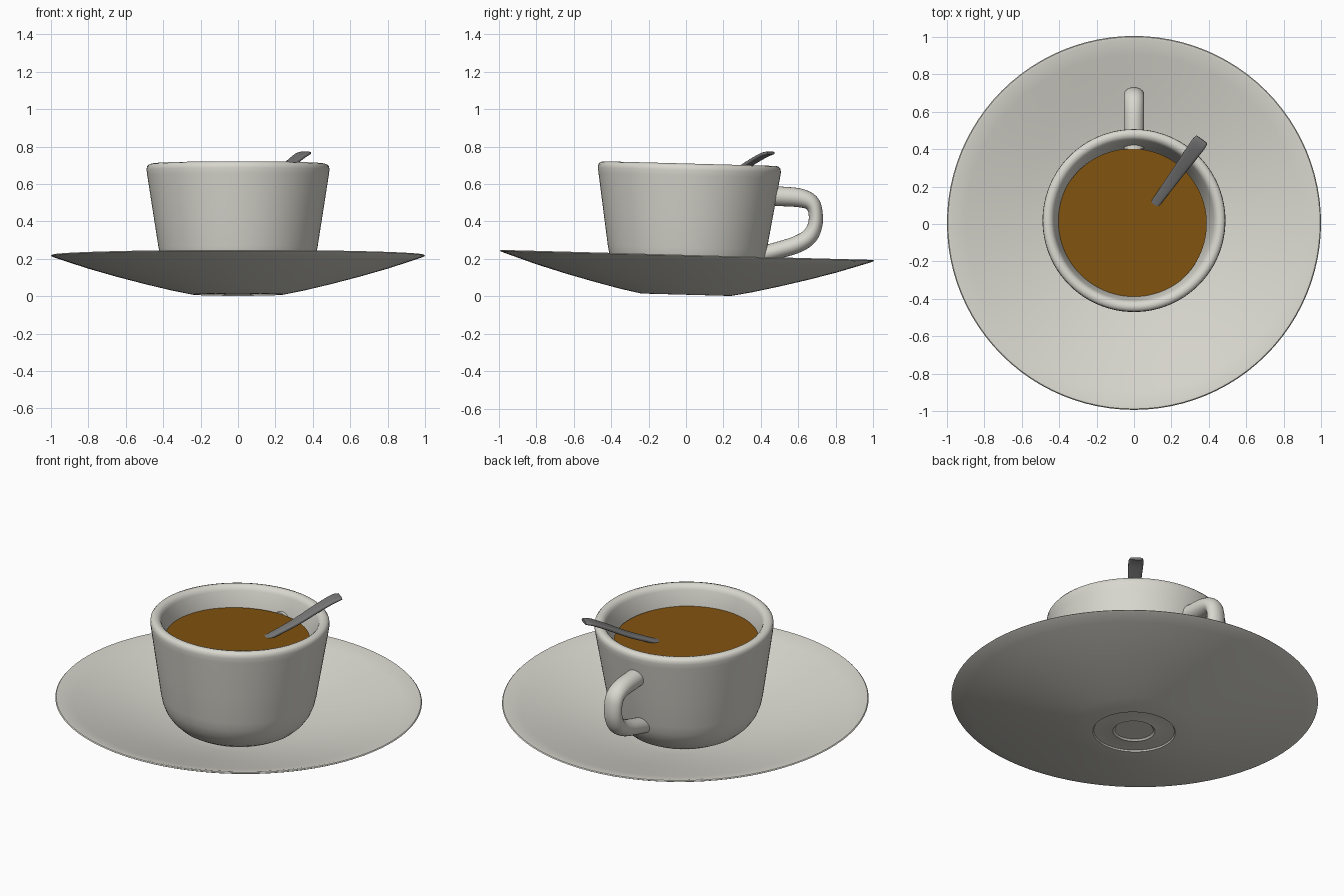
import bpy, bmesh, math
from mathutils import Vector

if "Cube" in bpy.data.objects:
    bpy.data.objects.remove(bpy.data.objects["Cube"])

TILT = -0.027  # whole set leans slightly toward the back


def material(name, rgb):
    m = bpy.data.materials.new(name)
    m.diffuse_color = (*rgb, 1)
    m.use_nodes = True
    m.node_tree.nodes["Principled BSDF"].inputs["Base Color"].default_value = m.diffuse_color
    return m


china = material("off_white_china", (0.69, 0.68, 0.62))
coffee_brown = material("coffee_brown", (0.22, 0.085, 0.005))
steel = material("grey_steel", (0.18, 0.18, 0.18))


def finish(bm, name, mat, angle=40):
    bmesh.ops.remove_doubles(bm, verts=bm.verts, dist=1e-5)
    bmesh.ops.recalc_face_normals(bm, faces=bm.faces)
    me = bpy.data.meshes.new(name)
    bm.to_mesh(me)
    bm.free()
    me.materials.append(mat)
    ob = bpy.data.objects.new(name, me)
    bpy.context.collection.objects.link(ob)
    bpy.ops.object.select_all(action='DESELECT')
    bpy.context.view_layer.objects.active = ob
    ob.select_set(True)
    bpy.ops.object.shade_smooth_by_angle(angle=math.radians(angle))
    return ob


def lathe(name, profile, mat, steps=96, angle=40):
    bm = bmesh.new()
    vs = [bm.verts.new((r, 0, z)) for r, z in profile]
    es = [bm.edges.new(p) for p in zip(vs, vs[1:])]
    bmesh.ops.spin(bm, geom=vs + es, cent=(0, 0, 0), axis=(0, 0, 1),
                   angle=math.tau, steps=steps, use_merge=True)
    ob = finish(bm, name, mat, angle)
    ob.rotation_euler.x = TILT
    return ob


def smooth_path(rows, sub=5):
    """Catmull-Rom through rows of numbers."""
    rows = [Vector(r) for r in rows]
    pts = [rows[0] * 2 - rows[1], *rows, rows[-1] * 2 - rows[-2]]
    out = []
    for i in range(1, len(pts) - 2):
        a, b, c, d = pts[i - 1:i + 3]
        for k in range(sub):
            t = k / sub
            out.append(0.5 * (2 * b + (c - a) * t + (2 * a - 5 * b + 4 * c - d) * t * t
                              + (3 * b - a - 3 * c + d) * t ** 3))
    return out + [rows[-1]]


def sweep(name, rows, side, section, mat, angle=40):
    """rows: (centre, half width, half thickness); section: unit outline."""
    side = Vector(side).normalized()
    bm = bmesh.new()
    rings = []
    for i, (c, w, t) in enumerate(rows):
        d = rows[min(i + 1, len(rows) - 1)][0] - rows[max(i - 1, 0)][0]
        up = side.cross(d).normalized()
        rings.append([bm.verts.new(c + side * w * u + up * t * v) for u, v in section])
    n = len(section)
    for a, b in zip(rings, rings[1:]):
        for k in range(n):
            bm.faces.new((a[k], a[(k + 1) % n], b[(k + 1) % n], b[k]))
    bm.faces.new(rings[0])
    bm.faces.new(rings[-1])
    return finish(bm, name, mat, angle)


# Saucer with shallow foot ring below
lathe("saucer", [
    (0, 0.022), (0.105, 0.022), (0.115, 0.013), (0.125, 0.016), (0.22, 0.016), (0.225, 0.008),
    (0.245, 0.009), (0.35, 0.030), (0.5, 0.066), (0.65, 0.105), (0.8, 0.148), (0.92, 0.187),
    (0.992, 0.211), (1.0, 0.216), (0.995, 0.221), (0.98, 0.221), (0.9, 0.199), (0.8, 0.171),
    (0.65, 0.129), (0.5, 0.091), (0.35, 0.060), (0.25, 0.046), (0, 0.044)], china, angle=35)

# Cup with rounded base and lip
lathe("cup", [
    (0, 0.05), (0.25, 0.05), (0.28, 0.058), (0.325, 0.083), (0.365, 0.12), (0.395, 0.163),
    (0.414, 0.21), (0.425, 0.26), (0.45, 0.42), (0.485, 0.645), (0.489, 0.675), (0.487, 0.693),
    (0.478, 0.704), (0.462, 0.709), (0.446, 0.705), (0.434, 0.695), (0.427, 0.68),
    (0.404, 0.59), (0.375, 0.4), (0.34, 0.22), (0.26, 0.13), (0, 0.12)], china)

# Coffee surface
coffee = lathe("coffee", [(0, 0.592), (0.401, 0.592), (0.395, 0.57), (0, 0.57)], coffee_brown)
coffee.location = (-0.012, -0.014, 0)

# Handle: y, z, half thickness
path = smooth_path([
    (0.40, 0.537, 0.052), (0.52, 0.533, 0.052), (0.61, 0.525, 0.050), (0.667, 0.502, 0.044),
    (0.691, 0.455, 0.038), (0.690, 0.38, 0.039), (0.657, 0.317, 0.044), (0.59, 0.276, 0.046),
    (0.50, 0.248, 0.045), (0.40, 0.222, 0.044)])
circle = [(math.cos(a * math.tau / 24), math.sin(a * math.tau / 24)) for a in range(24)]
sweep("handle", [(Vector((0, p[0], p[1])), 0.054, p[2]) for p in path],
      (1, 0, 0), circle, china)

# Spoon handle resting on the lip: distance along, z, half width, half thickness
path = smooth_path([
    (-0.12, 0.545, 0.024, 0.010), (0.0, 0.588, 0.026, 0.011), (0.15, 0.650, 0.032, 0.012),
    (0.27, 0.712, 0.037, 0.012), (0.35, 0.750, 0.041, 0.011), (0.385, 0.762, 0.041, 0.010),
    (0.405, 0.765, 0.035, 0.008)], 4)
flat = [(math.copysign(abs(u) ** 0.5, u), math.copysign(abs(v) ** 0.7, v)) for u, v in circle]
d = Vector((0.588, 0.809, 0))
sweep("spoon", [(Vector((0.125, 0.125, p[1])) + d * p[0], p[2], p[3]) for p in path],
      (0.809, -0.588, 0), flat, steel)
